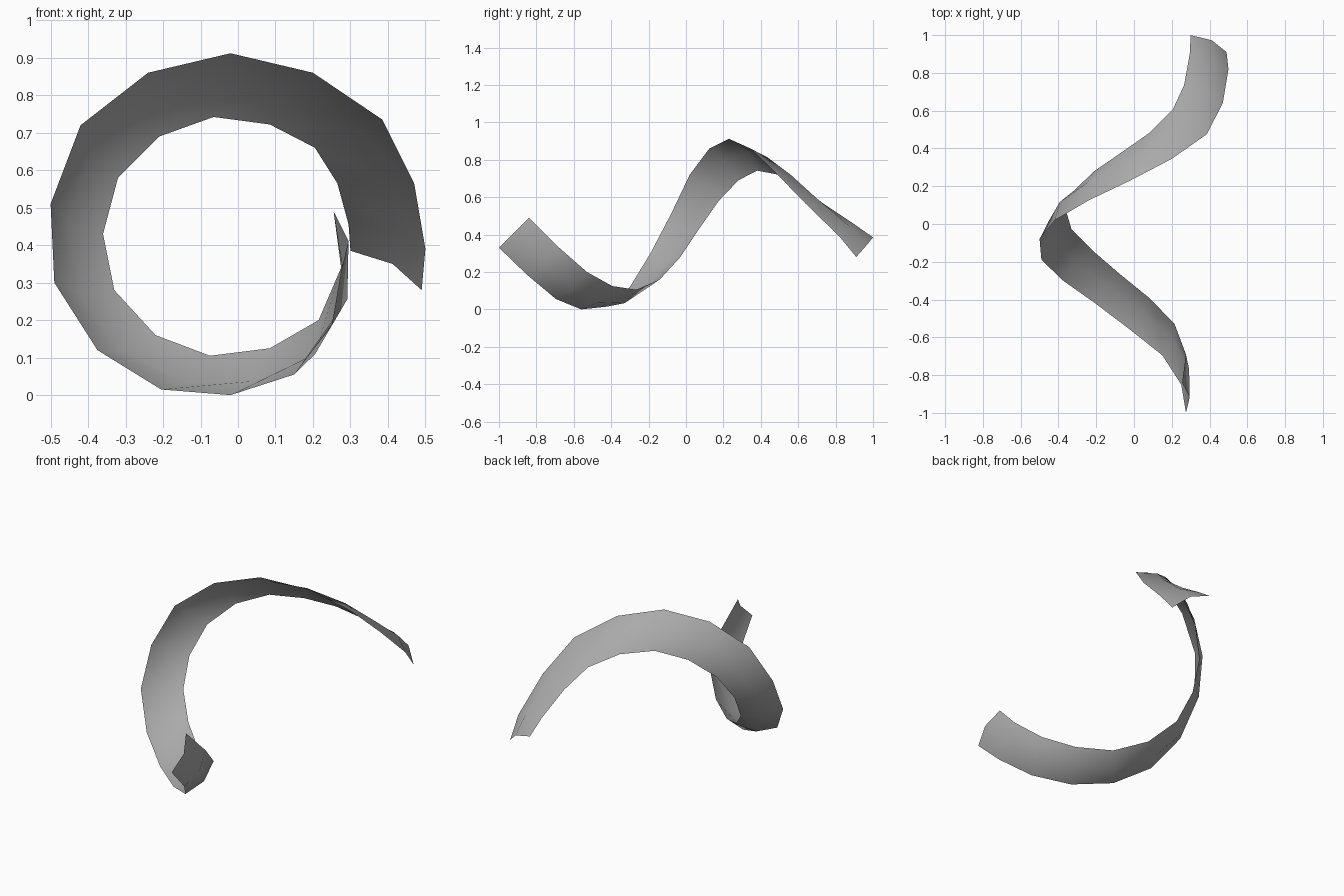
import bpy
import bmesh
from mathutils import Vector

# Remove the default cube
cube = bpy.data.objects.get("Cube")
if cube:
    bpy.data.objects.remove(cube, do_unlink=True)

# Grey ribbon material
GREY = (0.4, 0.4, 0.4, 1.0)
material = bpy.data.materials.new("plain grey")
material.use_nodes = True
material.diffuse_color = GREY
shader = material.node_tree.nodes["Principled BSDF"]
shader.inputs["Base Color"].default_value = GREY
shader.inputs["Roughness"].default_value = 0.8

# Paths of the two ribbon edges, from the back end to the front end
outer_path = [
    (.49, .91, .28), (.5, .82, .39), (.47, .64, .565), (.385, .475, .735),
    (.2, .345, .86), (-.02, .23, .912), (-.24, .125, .86), (-.42, .02, .72),
    (-.5, -.08, .51), (-.49, -.19, .3), (-.375, -.3, .12), (-.205, -.42, .015),
    (-.02, -.56, 0), (.15, -.695, .055), (.25, -.85, .185), (.275, -1, .33),
]
inner_path = [
    (.3, 1, .385), (.295, .9, .455), (.265, .735, .565), (.205, .605, .66),
    (.085, .485, .722), (-.065, .38, .742), (-.21, .28, .69), (-.32, .175, .58),
    (-.36, .07, .43), (-.33, -.03, .28), (-.22, -.14, .16), (-.075, -.265, .105),
    (.085, -.395, .125), (.215, -.53, .2), (.275, -.69, .34), (.255, -.84, .49),
]
outer_edge = [Vector(p) for p in outer_path]
inner_edge = [Vector(p) for p in inner_path]
AXIS = Vector((0, 0, .43))
BULGE = 0.03


def middle_row(outer, inner):
    """Centre line pushed outward, giving the ribbon its shallow curved section."""
    chord = [(a + b) / 2 for a, b in zip(outer, inner)]
    last = len(chord) - 1
    row = []
    for i, centre in enumerate(chord):
        tangent = chord[min(i + 1, last)] - chord[max(i - 1, 0)]
        normal = tangent.cross(outer[i] - inner[i]).normalized()
        radial = centre - AXIS
        radial.y = 0
        if normal.dot(radial) < 0:
            normal.negate()
        row.append(centre + normal * BULGE)
    return row


# Ribbon surface: two strips of quads joined along the centre line
bm = bmesh.new()
rows = [[bm.verts.new(p) for p in row]
        for row in (outer_edge, middle_row(outer_edge, inner_edge), inner_edge)]
for row_a, row_b in zip(rows, rows[1:]):
    for i in range(len(row_a) - 1):
        face = bm.faces.new((row_a[i], row_a[i + 1], row_b[i + 1], row_b[i]))
        face.smooth = True

# Point every face away from the axis of the spiral
bm.normal_update()
score = 0
for face in bm.faces:
    radial = face.calc_center_median() - AXIS
    radial.y = 0
    score += face.normal.dot(radial)
if score < 0:
    bmesh.ops.reverse_faces(bm, faces=bm.faces[:])

mesh = bpy.data.meshes.new("spiral_ribbon")
bm.to_mesh(mesh)
bm.free()
mesh.materials.append(material)
ribbon = bpy.data.objects.new("spiral_ribbon", mesh)
bpy.context.collection.objects.link(ribbon)
